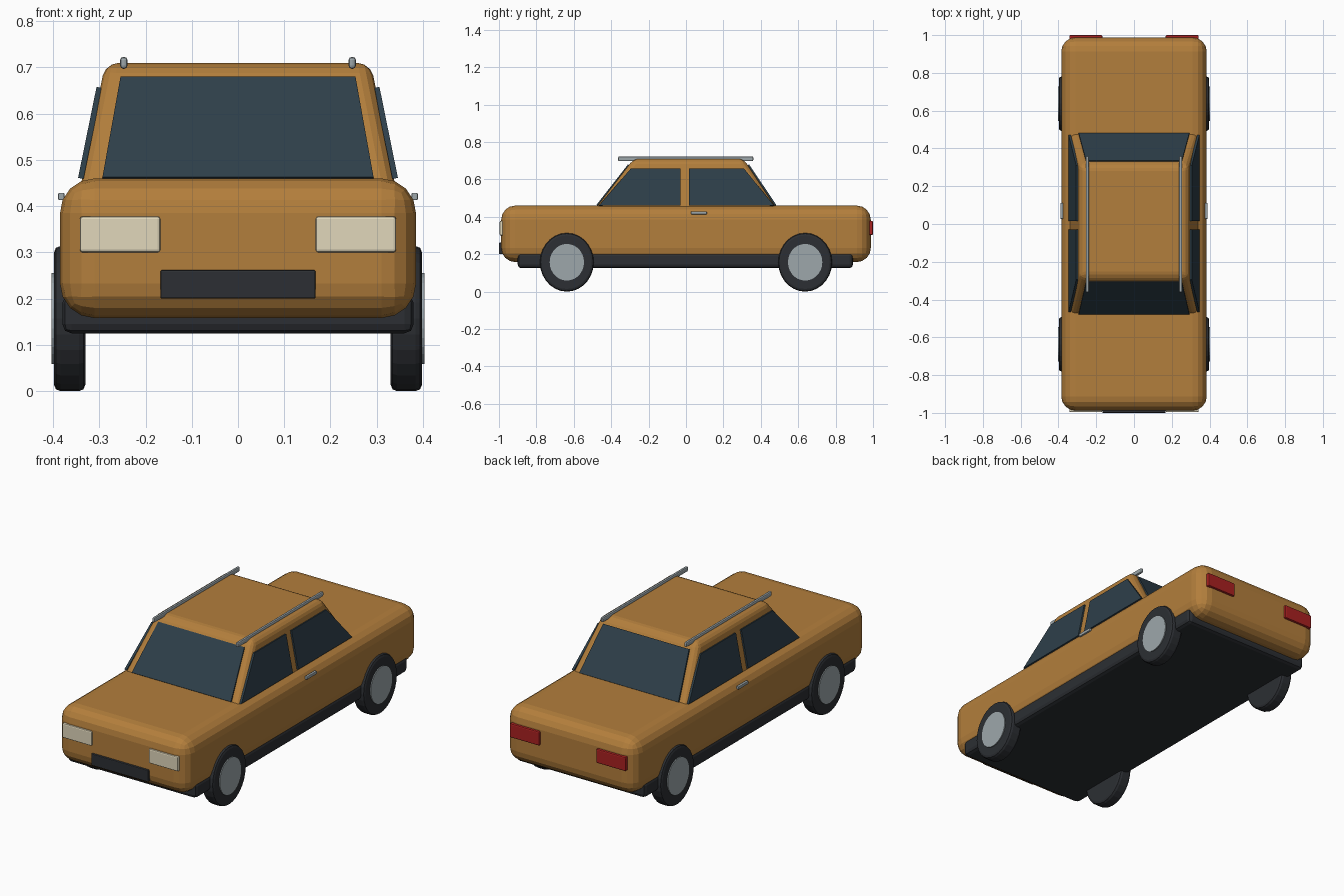
import bpy, bmesh, math
from mathutils import Vector

if "Cube" in bpy.data.objects:
    bpy.data.objects.remove(bpy.data.objects["Cube"])


def material(name, rgb):
    m = bpy.data.materials.new(name)
    m.diffuse_color = (*rgb, 1)
    m.use_nodes = True
    m.node_tree.nodes["Principled BSDF"].inputs["Base Color"].default_value = m.diffuse_color
    return m


PAINT = material("ochre_paint", (0.45, 0.21, 0.045))
GLASS = material("dark_glass", (0.027, 0.05, 0.068))
RUBBER = material("black_rubber", (0.025, 0.028, 0.033))
STEEL = material("steel", (0.34, 0.39, 0.41))
LAMP = material("cream_lamp", (0.75, 0.68, 0.5))
RED = material("red_lamp", (0.4, 0.015, 0.015))


def finish(name, bm, mat, bevel=0, segments=2):
    bmesh.ops.recalc_face_normals(bm, faces=bm.faces)
    me = bpy.data.meshes.new(name)
    bm.to_mesh(me)
    bm.free()
    me.materials.append(mat)
    ob = bpy.data.objects.new(name, me)
    bpy.context.collection.objects.link(ob)
    if bevel:
        mod = ob.modifiers.new("bevel", "BEVEL")
        mod.width, mod.segments = bevel, segments
        mod.limit_method, mod.angle_limit = "ANGLE", math.radians(40)
    return ob


def box(name, lo, hi, mat, bevel=0, segments=2):
    bm = bmesh.new()
    bmesh.ops.create_cube(bm, size=1)
    for v in bm.verts:
        v.co = [lo[i] if v.co[i] < 0 else hi[i] for i in range(3)]
    return finish(name, bm, mat, bevel, segments)


def pane(name, pts, mat, normal, thick=0.012):
    # thin plate centred on a quad, thickened along its normal
    bm = bmesh.new()
    n = Vector(normal).normalized() * thick / 2
    a, b = [[bm.verts.new(Vector(p) + s * n) for p in pts] for s in (-1, 1)]
    bm.faces.new(a)
    bm.faces.new(b)
    for i in range(4):
        j = (i + 1) % 4
        bm.faces.new((a[i], a[j], b[j], b[i]))
    return finish(name, bm, mat)


def disc(name, x0, x1, y, z, ry, rz, mat, bevel, sides=28):
    # slightly oval cylinder along x
    bm = bmesh.new()
    bmesh.ops.create_cone(bm, cap_ends=True, segments=sides, radius1=1, radius2=1, depth=1)
    for v in bm.verts:
        cx, cy, cz = v.co
        v.co = (x0 if cz < 0 else x1, y + cy * ry, z + cx * rz)
    return finish(name, bm, mat, bevel)


# Lower body and dark sill
box("body", (-0.385, -0.988, 0.158), (0.385, 0.988, 0.46), PAINT, 0.075, 4)
box("sill", (-0.38, -0.9, 0.125), (0.38, 0.893, 0.21), RUBBER, 0.02)

# Cabin: tapered box, continued a little into the body
bm = bmesh.new()
bmesh.ops.create_cube(bm, size=1)
for v in bm.verts:
    top = v.co.z > 0
    x = 0.287 if top else 0.345
    y = (-0.28 if top else -0.503) if v.co.y < 0 else (0.308 if top else 0.501)
    v.co = (math.copysign(x, v.co.x), y, 0.71 if top else 0.42)
finish("cabin", bm, PAINT, 0.028, 3)

# Windscreen and rear window
for name, yb, yt in (("windscreen", -0.474, -0.305), ("rear_window", 0.478, 0.332)):
    pane(name, [(-0.293, yb, 0.46), (0.293, yb, 0.46), (0.254, yt, 0.677), (-0.254, yt, 0.677)],
         GLASS, (0, math.copysign(0.22, yb), abs(yb - yt)))

for s, side in ((-1, "left"), (1, "right")):
    # Side windows
    for part, b0, b1, t1, t0 in (("front", -0.465, -0.03, -0.03, -0.295),
                                 ("rear", 0.015, 0.47, 0.31, 0.015)):
        pane(f"{side}_{part}_side_window",
             [(s * 0.34, b0, 0.46), (s * 0.34, b1, 0.46), (s * 0.3, t1, 0.657), (s * 0.3, t0, 0.657)],
             GLASS, (s, 0, 0.2))
    # Wheels and hubs
    for part, y in (("front", -0.637), ("rear", 0.637)):
        disc(f"{side}_{part}_wheel", s * 0.33, s * 0.398, y, 0.157, 0.144, 0.157, RUBBER, 0.014)
        disc(f"{side}_{part}_hub", s * 0.37, s * 0.403, y, 0.157, 0.092, 0.098, STEEL, 0)
    # Lamps, door handle, roof rail
    xa, xb = sorted((s * 0.168, s * 0.342))
    box(f"{side}_headlight", (xa, -0.996, 0.3), (xb, -0.96, 0.378), LAMP, 0.006)
    box(f"{side}_tail_light", (xa, 0.96, 0.303), (xb, 1.0, 0.378), RED, 0.006)
    xa, xb = sorted((s * 0.375, s * 0.389))
    box(f"{side}_door_handle", (xa, 0.027, 0.413), (xb, 0.111, 0.429), STEEL, 0.003)
    box(f"{side}_roof_rail", (s * 0.247 - 0.008, -0.363, 0.697), (s * 0.247 + 0.008, 0.36, 0.723),
        STEEL, 0.007)

# Dark front plate
box("front_plate", (-0.168, -1.0, 0.2), (0.168, -0.96, 0.262), RUBBER, 0.004)
